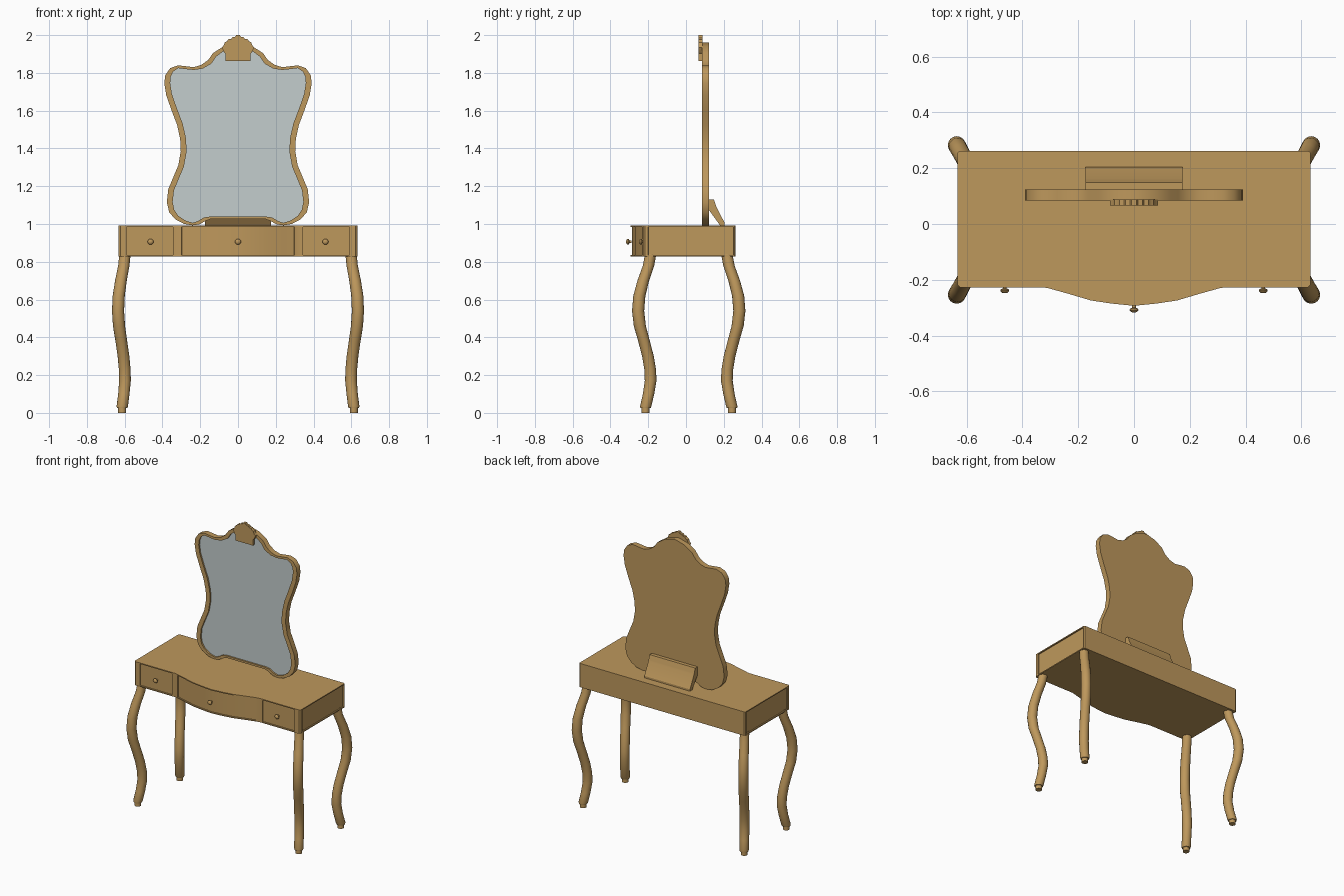
import bpy, bmesh, math
from mathutils import Vector

if "Cube" in bpy.data.objects:
    bpy.data.objects.remove(bpy.data.objects["Cube"])


def material(name, color):
    m = bpy.data.materials.new(name)
    m.diffuse_color = (*color, 1)
    m.use_nodes = True
    m.node_tree.nodes["Principled BSDF"].inputs["Base Color"].default_value = m.diffuse_color
    return m


WOOD = material("tan wood", (0.515, 0.314, 0.107))
GLASS = material("grey mirror glass", (0.55, 0.61, 0.61))


def finish(name, bm, mat=WOOD, angle=35):
    bmesh.ops.recalc_face_normals(bm, faces=bm.faces)
    me = bpy.data.meshes.new(name)
    bm.to_mesh(me)
    bm.free()
    ob = bpy.data.objects.new(name, me)
    bpy.context.collection.objects.link(ob)
    me.materials.append(mat)
    bpy.ops.object.select_all(action='DESELECT')
    ob.select_set(True)
    bpy.context.view_layer.objects.active = ob
    bpy.ops.object.shade_smooth_by_angle(angle=math.radians(angle))
    return ob


def loft(bm, rings, cap=True):
    """Skin a list of equally sized closed rings of points."""
    vs = [[bm.verts.new(p) for p in r] for r in rings]
    n = len(vs[0])
    for a, b in zip(vs, vs[1:]):
        for i in range(n):
            j = (i + 1) % n
            bm.faces.new((a[i], a[j], b[j], b[i]))
    if cap:
        bm.faces.new(vs[0])
        bm.faces.new(vs[-1])


def mirrored(half):
    """Close a right-hand half profile by reflecting it in x = 0."""
    return half + [(-x, v) for x, v in reversed(half) if x > 0]


def plate(name, pts, y0, y1, mat=WOOD):
    bm = bmesh.new()
    loft(bm, [[(x, y, z) for x, z in pts] for y in (y0, y1)])
    return finish(name, bm, mat)


# Table case: bow-fronted outline with recessed drawers and end panels
half = [(0, -0.293), (0.08, -0.285), (0.154, -0.274), (0.235, -0.250), (0.307, -0.230),
        (0.325, -0.227), (0.338, -0.227), (0.597, -0.227), (0.623, -0.227),
        (0.633, -0.217), (0.633, -0.207), (0.633, 0.255), (0.625, 0.261)]
outline = mirrored(half)
bm = bmesh.new()
loft(bm, [[(x, y, z) for x, y in outline] for z in (0.828, 0.992)])
bmesh.ops.recalc_face_normals(bm, faces=bm.faces)


def recess(test):
    faces = [f for f in bm.faces if abs(f.normal.z) < 0.1 and test(f.calc_center_median(), f.normal)]
    bmesh.ops.inset_region(bm, faces=faces, thickness=0.007, depth=0, use_even_offset=True)
    bmesh.ops.inset_region(bm, faces=faces, thickness=0.0004, depth=-0.008, use_even_offset=True)


recess(lambda c, n: n.y < -0.5 and abs(c.x) < 0.305)
for s in (1, -1):
    recess(lambda c, n: n.y < -0.9 and 0.45 < s * c.x < 0.48)
    recess(lambda c, n: s * n.x > 0.9 and 0 < c.y < 0.1)
finish("table_case", bm, angle=30)

# Drawer knobs: turned profile (distance from drawer, radius)
KNOB = [(0, 0.007), (0.012, 0.007), (0.015, 0.014), (0.020, 0.016), (0.026, 0.012), (0.029, 0.005)]
for name, x, y in (("left_knob", -0.463, -0.219), ("middle_knob", 0, -0.288), ("right_knob", 0.463, -0.219)):
    bm = bmesh.new()
    loft(bm, [[(x + r * math.cos(k * math.pi / 6), y - d, 0.906 + r * math.sin(k * math.pi / 6))
               for k in range(12)] for d, r in KNOB])
    finish(name, bm)

# Cabriole legs: (height, outward swing, radius)
LEG = [(0.84, -0.02, 0.030), (0.78, 0.15, 0.030), (0.70, 0.58, 0.031), (0.62, 0.90, 0.032),
       (0.54, 1.0, 0.032), (0.46, 0.86, 0.032), (0.38, 0.52, 0.031), (0.30, 0.2, 0.031),
       (0.23, 0.02, 0.031), (0.17, -0.02, 0.031), (0.10, 0.15, 0.030), (0.035, 0.38, 0.030),
       (0.025, 0.40, 0.027), (0.0249, 0.40, 0.021), (0, 0.40, 0.021)]
for sx, side in ((-1, "left"), (1, "right")):
    for sy, end in ((-1, "front"), (1, "back")):
        bm = bmesh.new()
        rings = []
        for z, t, r in LEG:
            cx, cy = sx * (0.599 + 0.036 * t), 0.0145 + sy * (0.203 + 0.065 * t)
            rings.append([(cx + r * math.cos(k * math.pi / 8), cy + r * math.sin(k * math.pi / 8), z)
                          for k in range(16)])
        loft(bm, rings)
        finish(f"{end}_{side}_leg", bm, angle=45)

# Mirror frame: outer outline, clockwise from the top; the opening is offset inward
half = [(0, 1.962), (0.074, 1.942), (0.132, 1.905), (0.158, 1.868), (0.195, 1.842), (0.235, 1.830),
        (0.275, 1.835), (0.318, 1.840), (0.359, 1.825), (0.385, 1.788), (0.390, 1.745),
        (0.380, 1.682), (0.354, 1.608), (0.322, 1.523), (0.306, 1.449), (0.303, 1.385),
        (0.316, 1.311), (0.343, 1.247), (0.369, 1.184), (0.377, 1.115), (0.364, 1.062),
        (0.332, 1.025), (0.285, 1.0), (0.240, 0.993), (0.205, 0.998), (0.172, 1.016), (0.145, 1.026)]
outer = mirrored(half)
inner = []
for i, p in enumerate(outer):
    t = Vector(outer[(i + 1) % len(outer)]) - Vector(outer[i - 1])
    n = Vector((t.y, -t.x)).normalized()          # points into the opening
    w = 0.013 + 0.018 * abs(n.x)
    inner.append((p[0] + n.x * w, p[1] + n.y * w))
FRONT, BACK, PANE = 0.085, 0.123, 0.096
bm = bmesh.new()
loft(bm, [[(x, y, z) for x, z in pts] for pts, y in
          ((outer, BACK), (outer, FRONT), (inner, FRONT), (inner, PANE + 0.004))])
finish("mirror_frame", bm)
plate("mirror_glass", inner, PANE, PANE + 0.003, GLASS)

# Carved crest on top of the frame
crest = mirrored([(0.066, 1.863), (0.066, 1.902), (0.074, 1.910), (0.086, 1.935), (0.076, 1.945),
                  (0.070, 1.962), (0.058, 1.968), (0.052, 1.978), (0.036, 1.980), (0.030, 1.989),
                  (0.015, 1.991), (0.009, 2.0)])
plate("crest", crest, 0.067, 0.088)

# Slanted stand holding the mirror from behind
prof = [(0.121, 1.13), (0.148, 1.13), (0.158, 1.10), (0.161, 1.09), (0.205, 1.005),
        (0.205, 0.990), (0.182, 0.990), (0.121, 1.075)]
bm = bmesh.new()
loft(bm, [[(x, y, z) for y, z in prof] for x in (-0.174, 0.174)])
finish("mirror_stand", bm, angle=15)
